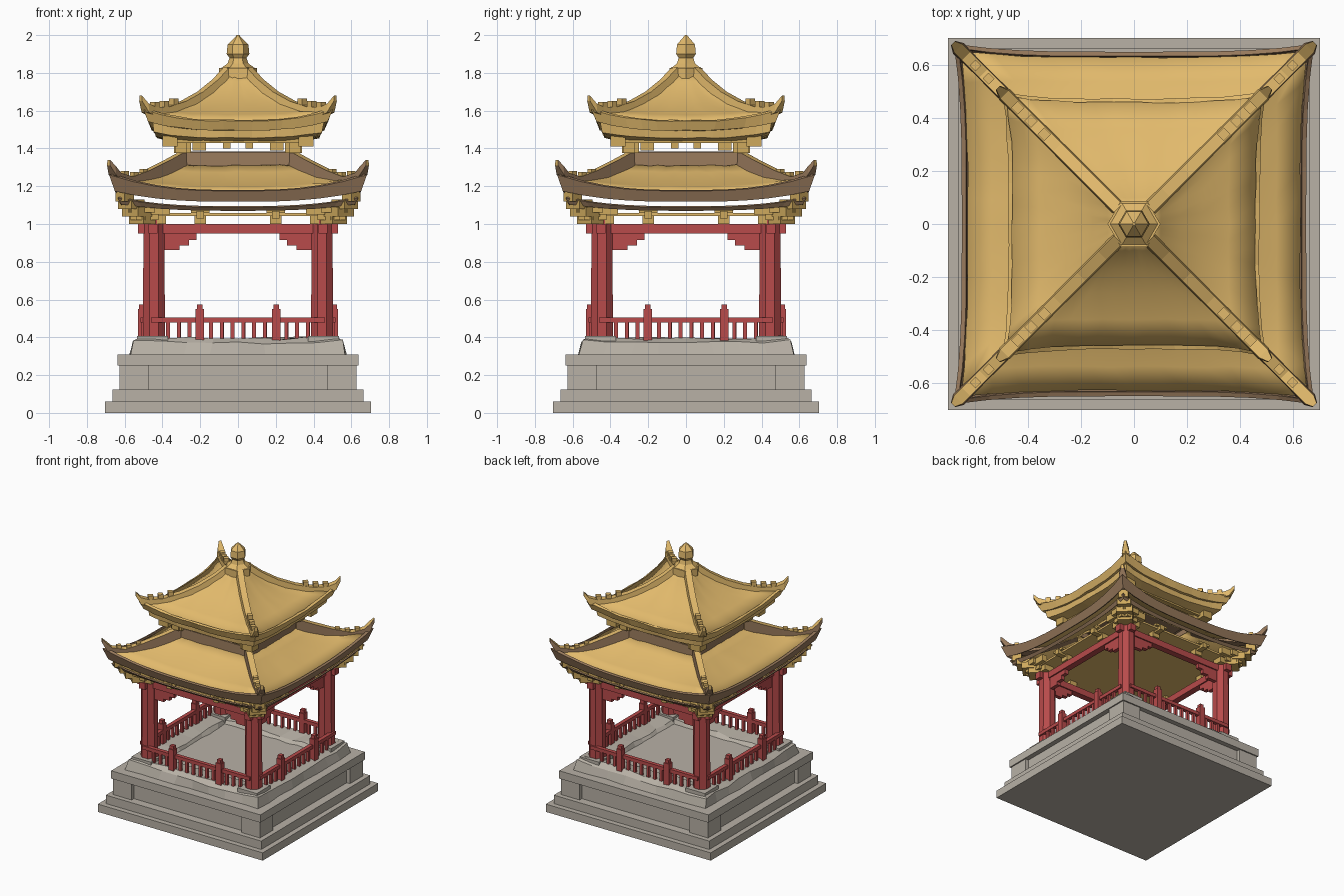
import bpy, bmesh, random
from math import pi
from mathutils import Matrix, Vector

random.seed(4)
if "Cube" in bpy.data.objects:
    bpy.data.objects.remove(bpy.data.objects["Cube"])


def material(name, r, g, b):
    m = bpy.data.materials.new(name)
    m.use_nodes = True
    m.diffuse_color = (r, g, b, 1)
    m.node_tree.nodes["Principled BSDF"].inputs["Base Color"].default_value = (r, g, b, 1)
    return m


STONE = material("warm grey stone", .48, .44, .38)
GOLD = material("golden tile", .76, .49, .15)
DULL = material("dull gold bracket", .62, .40, .11)
RED = material("red lacquer", .48, .07, .07)
BROWN = material("brown eave board", .31, .19, .105)


def finish(name, bm, *mats):
    me = bpy.data.meshes.new(name)
    bm.to_mesh(me)
    bm.free()
    for m in mats:
        me.materials.append(m)
    ob = bpy.data.objects.new(name, me)
    bpy.context.collection.objects.link(ob)
    return ob


def box(bm, x0, x1, y0, y1, z0, z1, turn=0):
    """Axis-aligned block, optionally turned about the vertical axis of the model."""
    mid = Vector((x0 + x1, y0 + y1, z0 + z1)) / 2
    mat = Matrix.Rotation(turn, 4, "Z") @ Matrix.Translation(mid)
    mat = mat @ Matrix.Diagonal((x1 - x0, y1 - y0, z1 - z0, 1))
    bmesh.ops.create_cube(bm, size=1, matrix=mat)


def four_sides(name, mat, blocks, mirror=False):
    """Repeat front-side blocks on all four sides."""
    bm = bmesh.new()
    for k in range(4):
        for x0, x1, y0, y1, z0, z1 in blocks:
            box(bm, x0, x1, y0, y1, z0, z1, k * pi / 2)
            if mirror:
                box(bm, -x1, -x0, y0, y1, z0, z1, k * pi / 2)
    return finish(name, bm, mat)


def square_shell(name, mat, rings, n=12, jitter=0, thick=0):
    """Skin square rings (half width, height, corner lift, corner flare), inside to outside."""
    bm = bmesh.new()
    loops = []
    for r, z, lift, flare in rings:
        loop = []
        for k in range(4):
            rot = Matrix.Rotation(k * pi / 2, 3, "Z")
            for i in range(n):
                u = 2 * i / n - 1
                s = r + flare * abs(u) ** 4
                p = rot @ Vector((s, u * s, z + lift * abs(u) ** 3))
                p += Vector([random.uniform(-jitter, jitter) for _ in range(3)])
                loop.append(bm.verts.new(p))
        loops.append(loop)
    for a, b in zip(loops, loops[1:]):
        for i in range(4 * n):
            j = (i + 1) % (4 * n)
            bm.faces.new((a[i], b[i], b[j], a[j]))
    ob = finish(name, bm, mat)
    if thick:
        mod = ob.modifiers.new("thickness", "SOLIDIFY")
        mod.thickness = thick
        mod.offset = -1
    return ob


def smooth(ob):
    bpy.ops.object.select_all(action="DESELECT")
    ob.select_set(True)
    bpy.context.view_layer.objects.active = ob
    bpy.ops.object.shade_smooth_by_angle(angle=.5)


def hip_ridges(name, path, half, mats):
    """Rectangular ridge swept up each roof corner; path is (diagonal x, top z, depth)."""
    bm = bmesh.new()
    for k in range(4):
        rot = Matrix.Rotation(k * pi / 2, 3, "Z")
        rows = []
        for c, z, d in path:
            w = half if c < path[-1][0] else half * .4
            corners = ((-w, -d), (w, -d), (w * .8, 0), (-w * .8, 0))
            rows.append([bm.verts.new(rot @ Vector((c + s, c - s, z + h)))
                         for s, h in corners])
        for a, b in zip(rows, rows[1:]):
            for i in range(4):
                j = (i + 1) % 4
                f = bm.faces.new((a[i], b[i], b[j], a[j]))
                f.material_index = 0 if i == 2 else len(mats) - 1
        bm.faces.new(rows[0])
        bm.faces.new(rows[-1][::-1])
    bmesh.ops.recalc_face_normals(bm, faces=bm.faces)
    return finish(name, bm, *mats)


def corner_blocks(name, mat, blocks):
    """Small turned blocks on each diagonal: (diagonal x, half size, bottom, top)."""
    bm = bmesh.new()
    for k in range(4):
        for c, h, z0, z1 in blocks:
            d = c * 2 ** .5
            box(bm, d - h, d + h, -h, h, z0, z1, pi / 4 + k * pi / 2)
    return finish(name, bm, mat)


# Stone plinth with a recessed panel on each side
bm = bmesh.new()
for r, z0, z1 in ((.705, 0, .06), (.665, .06, .125), (.60, .125, .25), (.638, .25, .31),
                  (.37, .31, .36)):
    box(bm, -r, r, -r, r, z0, z1)
for sx in (-1, 1):
    for sy in (-1, 1):
        box(bm, sx * .549 - .079, sx * .549 + .079, sy * .549 - .079, sy * .549 + .079,
            .125, .25)
finish("plinth", bm, STONE)

# Uneven stone curb around the floor
square_shell("floor_curb", STONE,
             [(.36, .355, 0, 0), (.385, .385, 0, 0), (.51, .395, .01, 0),
              (.55, .37, .01, 0), (.57, .30, 0, 0)], n=8, jitter=.008)
four_sides("column_footings", STONE, [(.37, .535, -.535, -.37, .31, .408)])

# Columns and head beams
bm = bmesh.new()
for k in range(4):
    m = Matrix.Rotation(k * pi / 2, 4, "Z") @ Matrix.Translation((.445, .445, .72))
    m = m @ Matrix.Rotation(pi / 8, 4, "Z")
    bmesh.ops.create_cone(bm, segments=8, radius1=.063, radius2=.06, depth=.66,
                          cap_ends=True, matrix=m)
finish("columns", bm, RED)
four_sides("head_beams", RED, [(-.53, .53, -.475, -.425, .95, 1.0)])
four_sides("beam_corbels", RED,
           [(.31, .40, -.465, -.435, .862, .95), (.26, .31, -.465, -.435, .885, .95),
            (.22, .26, -.465, -.435, .915, .95), (.49, .515, -.47, -.43, .95, 1.03)],
           mirror=True)

# Railings
four_sides("rails", RED, [(-.46, .46, -.515, -.485, .478, .505)])
four_sides("railing_posts", RED, [(.18, .225, -.53, -.485, .38, .55),
                                  (.187, .218, -.523, -.492, .55, .575)], mirror=True)
balusters = [x for x in (-.37 + .0569 * i for i in range(14)) if abs(abs(x) - .2) > .025]
four_sides("balusters", RED, [(x - .01, x + .01, -.51, -.49, .38, .48) for x in balusters])

# Flat ceiling and brackets under the lower eave
bm = bmesh.new()
box(bm, -.53, .53, -.53, .53, 1.043, 1.058)
finish("ceiling", bm, GOLD)
four_sides("beam_brackets", DULL,
           [(.17, .23, -.49, -.44, 1.0, 1.045), (.15, .25, -.55, -.52, 1.058, 1.075),
            (.18, .22, -.56, -.46, 1.03, 1.07), (.38, .43, -.52, -.44, 1.0, 1.09),
            (.36, .46, -.56, -.52, 1.05, 1.10), (.49, .54, -.57, -.42, 1.02, 1.06),
            (.44, .57, -.58, -.54, 1.06, 1.10)], mirror=True)
corner_blocks("corner_brackets", DULL,
              [(.50, .055, 1.0, 1.05), (.53, .06, 1.04, 1.09), (.565, .05, 1.08, 1.13),
               (.60, .035, 1.12, 1.18)])

# Lower roof: tiled slopes, eave boards and waist band
smooth(square_shell("lower_roof", GOLD,
                    [(.28, 1.325, 0, 0), (.36, 1.275, .01, 0), (.45, 1.232, .02, 0),
                     (.54, 1.20, .035, .005), (.63, 1.17, .075, .025)],
                    jitter=.003, thick=.012))
square_shell("lower_eave_boards", BROWN,
             [(.635, 1.18, .085, .03), (.652, 1.175, .085, .03), (.632, 1.118, .055, .02)],
             thick=.012)
square_shell("lower_eave_trim", BROWN,
             [(.622, 1.088, .05, .015), (.605, 1.07, .035, .015)], thick=.01)
square_shell("waist_band", BROWN,
             [(.01, 1.365, 0, 0), (.27, 1.365, 0, 0), (.275, 1.385, 0, 0),
              (.30, 1.38, 0, 0), (.305, 1.30, 0, 0)], n=4)
hip_ridges("lower_hip_ridges",
           [(.29, 1.385, .09), (.38, 1.335, .09), (.48, 1.285, .08), (.57, 1.25, .06),
            (.635, 1.27, .05), (.665, 1.31, .05), (.685, 1.34, .03)], .02, (GOLD, BROWN))
corner_blocks("lower_ridge_figures", GOLD,
              [(.50, .016, 1.25, 1.29), (.55, .016, 1.23, 1.275), (.60, .016, 1.23, 1.28)])

# Brackets between the two roofs
four_sides("upper_brackets", DULL,
           [(.17, .24, -.31, -.26, 1.39, 1.44), (.27, .33, -.34, -.25, 1.375, 1.45),
            (.04, .08, -.31, -.27, 1.40, 1.44), (.32, .40, -.40, -.32, 1.41, 1.47)], mirror=True)
four_sides("upper_bracket_beam", DULL, [(-.36, .36, -.36, -.32, 1.43, 1.45)])

# Upper roof: concave slopes, layered gold eaves and ridges
smooth(square_shell("upper_roof", GOLD,
                    [(.05, 1.82, 0, 0), (.10, 1.755, .01, 0), (.17, 1.69, .01, 0),
                     (.26, 1.63, .01, 0), (.36, 1.58, .02, .005), (.465, 1.54, .055, .025)],
                    jitter=.003, thick=.012))
square_shell("upper_eaves", GOLD,
             [(.46, 1.55, .06, .025), (.475, 1.545, .06, .025), (.455, 1.495, .045, .02),
              (.435, 1.495, .045, .02), (.43, 1.455, .03, .015), (.36, 1.44, .01, 0),
              (.01, 1.45, 0, 0)], jitter=.003)
hip_ridges("upper_hip_ridges",
           [(.06, 1.83, .05), (.12, 1.765, .05), (.20, 1.70, .05), (.29, 1.65, .05),
            (.38, 1.62, .05), (.45, 1.62, .05), (.49, 1.64, .05), (.515, 1.68, .03)],
           .02, (GOLD,))
corner_blocks("upper_ridge_figures", GOLD,
              [(.34, .018, 1.62, 1.665), (.39, .018, 1.60, 1.65), (.44, .018, 1.60, 1.645)])

# Faceted finial
bm = bmesh.new()
for r0, r1, z0, z1 in ((.10, .10, 1.77, 1.825), (.09, .055, 1.825, 1.85),
                       (.055, .045, 1.85, 1.88), (.045, .06, 1.88, 1.90),
                       (.06, .055, 1.90, 1.95), (.055, .006, 1.95, 2.0)):
    turn = Matrix.Translation((0, 0, (z0 + z1) / 2)) @ Matrix.Rotation(pi / 6, 4, "Z")
    bmesh.ops.create_cone(bm, segments=6, radius1=r0, radius2=r1, depth=z1 - z0,
                          cap_ends=True, matrix=turn)
finish("finial", bm, GOLD)
